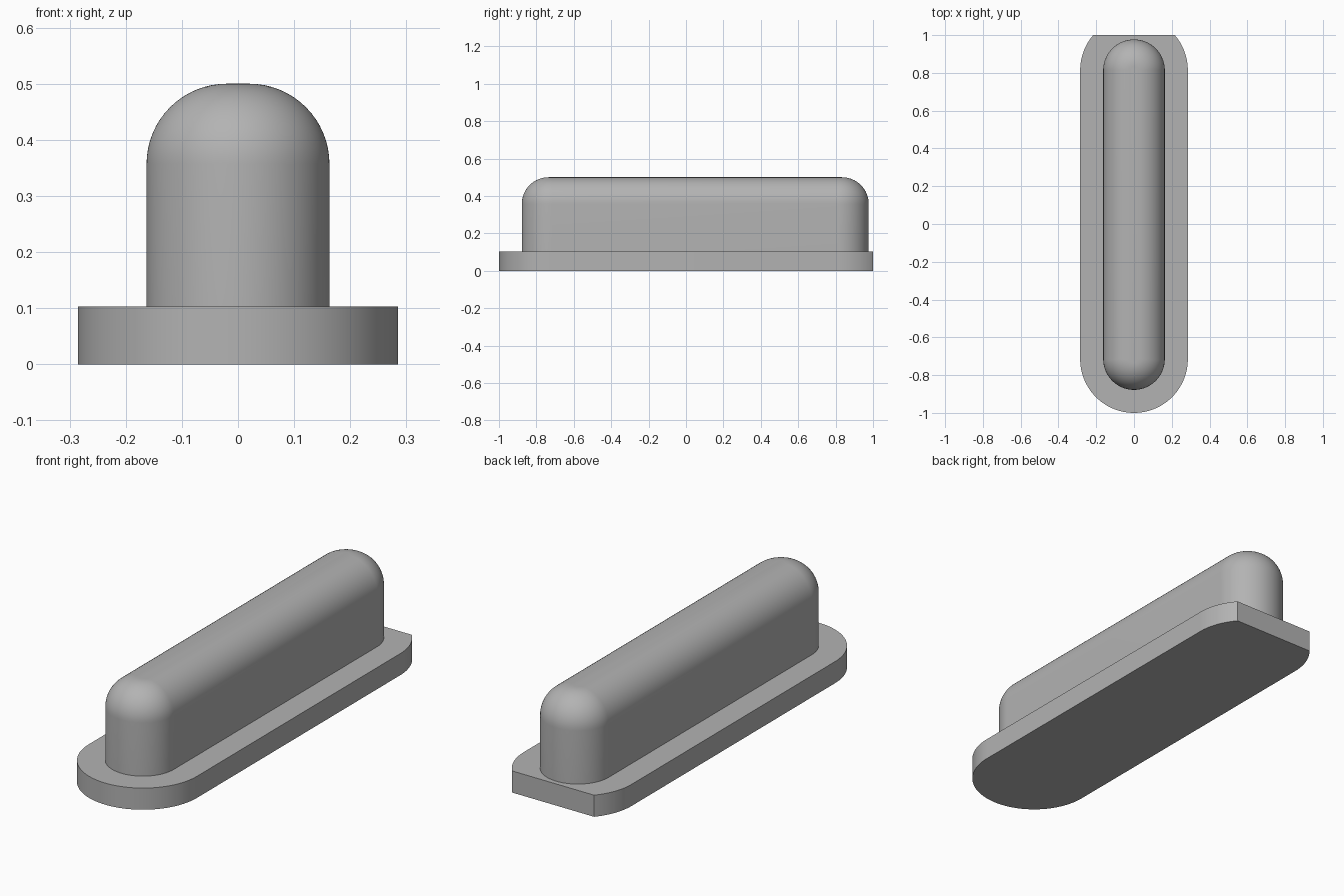
import bpy, bmesh
from math import sin, cos, pi, sqrt, asin, radians

cube = bpy.data.objects.get("Cube")
if cube:
    bpy.data.objects.remove(cube, do_unlink=True)

FRONT_Y, BACK_Y = -0.715, 0.814   # centres of the rounded ends
BASE_R, BASE_TOP = 0.285, 0.103
RIB_R, RIB_TOP, FILLET = 0.163, 0.5, 0.143

grey = bpy.data.materials.new("grey")
grey.use_nodes = True
colour = (0.45, 0.45, 0.45, 1)
grey.diffuse_color = colour
grey.node_tree.nodes["Principled BSDF"].inputs["Base Color"].default_value = colour


def slot_outline(r, back_limit=None, steps=32):
    """Counter-clockwise slot shape, optionally cut flat at the back."""
    end = pi / 2 if back_limit is None else asin((back_limit - BACK_Y) / r)
    right = [(r * cos(end * i / steps), BACK_Y + r * sin(end * i / steps))
             for i in range(steps + 1)]
    left = [(-x, y) for x, y in reversed(right)]
    if back_limit is None:
        left = left[1:]
    front = [(r * cos(a), FRONT_Y + r * sin(a))
             for a in (pi + pi * i / (2 * steps) for i in range(2 * steps + 1))]
    return right + left + front


def loft(name, layers):
    """Skin a stack of (outline, height) layers and cap both ends."""
    bm = bmesh.new()
    rings = [[bm.verts.new((x, y, z)) for x, y in pts] for pts, z in layers]
    for low, high in zip(rings, rings[1:]):
        for i in range(len(low)):
            j = (i + 1) % len(low)
            bm.faces.new((low[i], low[j], high[j], high[i]))
    bm.faces.new(rings[0][::-1])
    bm.faces.new(rings[-1])
    mesh = bpy.data.meshes.new(name)
    bm.to_mesh(mesh)
    bm.free()
    mesh.materials.append(grey)
    obj = bpy.data.objects.new(name, mesh)
    bpy.context.collection.objects.link(obj)
    bpy.ops.object.select_all(action='DESELECT')
    obj.select_set(True)
    bpy.context.view_layer.objects.active = obj
    bpy.ops.object.shade_smooth_by_angle(angle=radians(30))
    return obj


# Base plate with a rounded front and a back cut flat
base = slot_outline(BASE_R, back_limit=1.0)
loft("base_plate", [(base, 0), (base, BASE_TOP)])

# Upright rib with a filleted top edge, sunk slightly into the plate
layers = [(slot_outline(RIB_R), BASE_TOP - 0.02)]
for k in range(17):
    a = pi / 2 * k / 16
    r = RIB_R - FILLET * (1 - cos(a))
    layers.append((slot_outline(r), RIB_TOP - FILLET * (1 - sin(a))))
loft("rounded_rib", layers)
